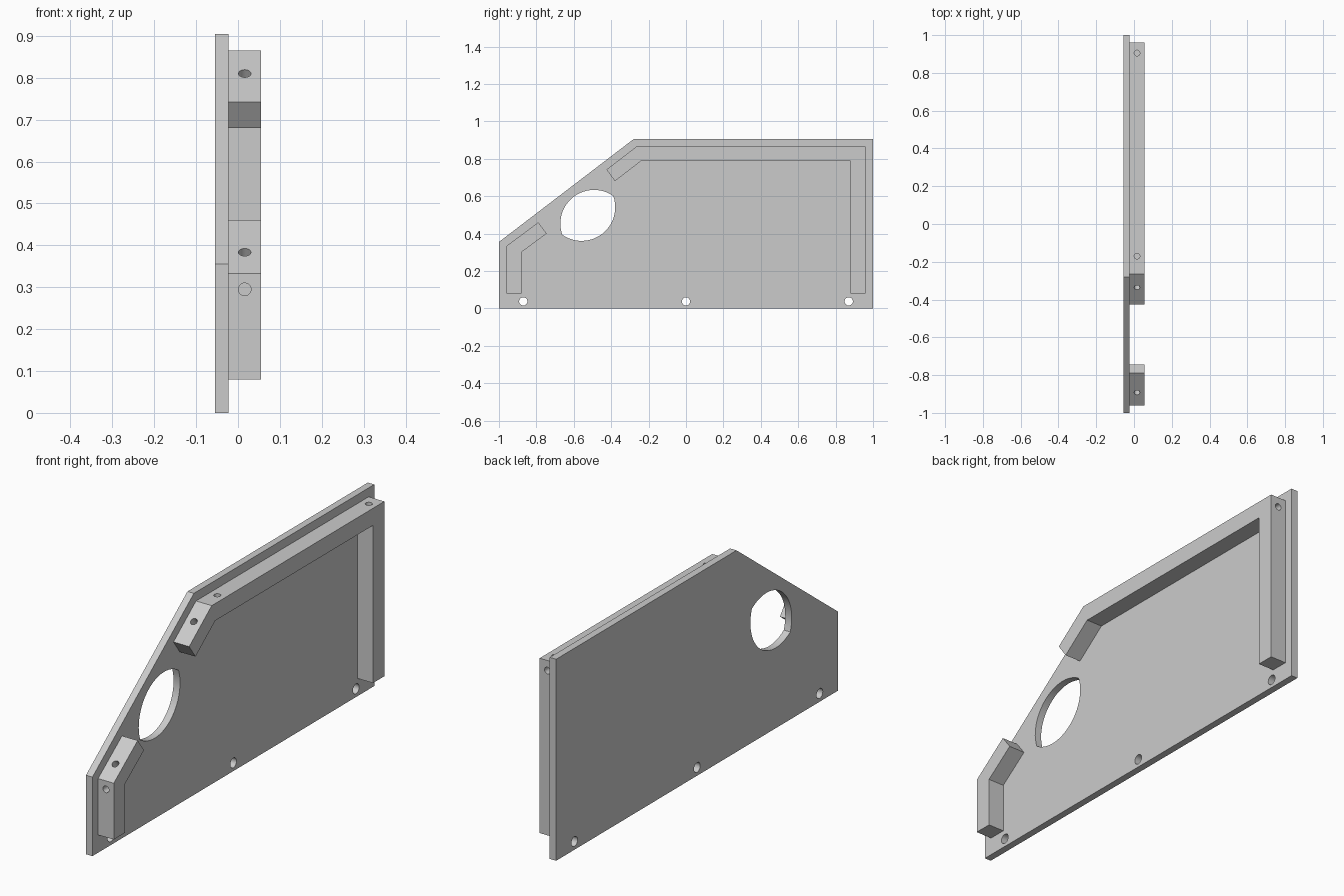
import bpy, bmesh, math
from mathutils import Vector

cube = bpy.data.objects.get("Cube")
if cube:
    bpy.data.objects.remove(cube, do_unlink=True)

grey = bpy.data.materials.new("light grey")
grey.use_nodes = True
colour = (0.6, 0.6, 0.6, 1)
grey.diffuse_color = colour
grey.node_tree.nodes["Principled BSDF"].inputs["Base Color"].default_value = colour

BACK, JOINT, FACE = -0.055, -0.023, 0.055
RAIL_MID = (JOINT + FACE) / 2


def finish(name, bm):
    bmesh.ops.recalc_face_normals(bm, faces=bm.faces)
    mesh = bpy.data.meshes.new(name)
    bm.to_mesh(mesh)
    bm.free()
    mesh.materials.append(grey)
    obj = bpy.data.objects.new(name, mesh)
    bpy.context.collection.objects.link(obj)
    return obj


def prism(name, outline, x0, x1):
    """Extrude a (y, z) outline along x."""
    bm = bmesh.new()
    face = bm.faces.new([bm.verts.new((x0, y, z)) for y, z in outline])
    ext = bmesh.ops.extrude_face_region(bm, geom=[face])
    verts = [v for v in ext["geom"] if isinstance(v, bmesh.types.BMVert)]
    bmesh.ops.translate(bm, vec=(x1 - x0, 0, 0), verts=verts)
    return finish(name, bm)


def drill_bit(centre, axis, radius, length):
    bm = bmesh.new()
    turn = Vector(axis).to_track_quat("Z", "Y").to_matrix().to_4x4()
    turn.translation = centre
    bmesh.ops.create_cone(bm, cap_ends=True, segments=32, radius1=radius,
                          radius2=radius, depth=length, matrix=turn)
    return finish("cutter", bm)


def cut(obj, cutter):
    cutter.hide_render = True
    mod = obj.modifiers.new("cut", "BOOLEAN")
    mod.operation, mod.solver, mod.object = "DIFFERENCE", "EXACT", cutter
    bpy.context.view_layer.objects.active = obj
    bpy.ops.object.modifier_apply(modifier=mod.name)
    bpy.data.objects.remove(cutter, do_unlink=True)


def lens(cy, cz, radius, offset, slope, steps=24):
    """Two equal arcs meeting in corners along a sloping chord."""
    half = math.acos(offset / radius)
    points = []
    for side in (0, math.pi):
        mid = slope + math.pi / 2 + side
        for i in range(steps):
            a = mid - half + 2 * half * i / steps
            points.append((cy - offset * math.cos(mid) + radius * math.cos(a),
                           cz - offset * math.sin(mid) + radius * math.sin(a)))
    return points


# Side panel with a lens-shaped handle opening and three mounting holes
panel = prism("side_panel", [(-1, 0), (1, 0), (1, 0.905), (-0.28, 0.905),
                             (-1, 0.355)], BACK, JOINT)
slope = math.atan2(0.55, 0.72)
cut(panel, prism("cutter", lens(-0.525, 0.497, 0.18, 0.055, slope), -0.1, 0.1))
for y in (-0.87, 0, 0.87):
    cut(panel, drill_bit((JOINT, y, 0.037), (1, 0, 0), 0.022, 0.2))

# Battens that follow the panel edge
upper = prism("upper_batten", [
    (-0.265, 0.865), (0.96, 0.865), (0.96, 0.08), (0.88, 0.08),
    (0.88, 0.788), (-0.24, 0.788), (-0.38, 0.68), (-0.425, 0.742)], JOINT, FACE)
lower = prism("lower_batten", [
    (-0.96, 0.08), (-0.88, 0.08), (-0.88, 0.3), (-0.745, 0.4),
    (-0.79, 0.46), (-0.96, 0.333)], JOINT, FACE)

# Blind screw holes in the outer batten faces
tilt = (0, -math.sin(slope), math.cos(slope))
for batten, y, z, axis in (
        (upper, 0.905, 0.865, (0, 0, 1)),
        (upper, -0.17, 0.865, (0, 0, 1)),
        (upper, -0.336, 0.81, tilt),
        (upper, 0.96, 0.82, (0, 1, 0)),
        (lower, -0.892, 0.383, tilt),
        (lower, -0.96, 0.295, (0, -1, 0))):
    cut(batten, drill_bit((RAIL_MID, y, z), axis, 0.015, 0.12))

for obj in (panel, upper, lower):
    bpy.ops.object.select_all(action="DESELECT")
    obj.select_set(True)
    bpy.context.view_layer.objects.active = obj
    bpy.ops.object.shade_smooth_by_angle(angle=math.radians(30))
